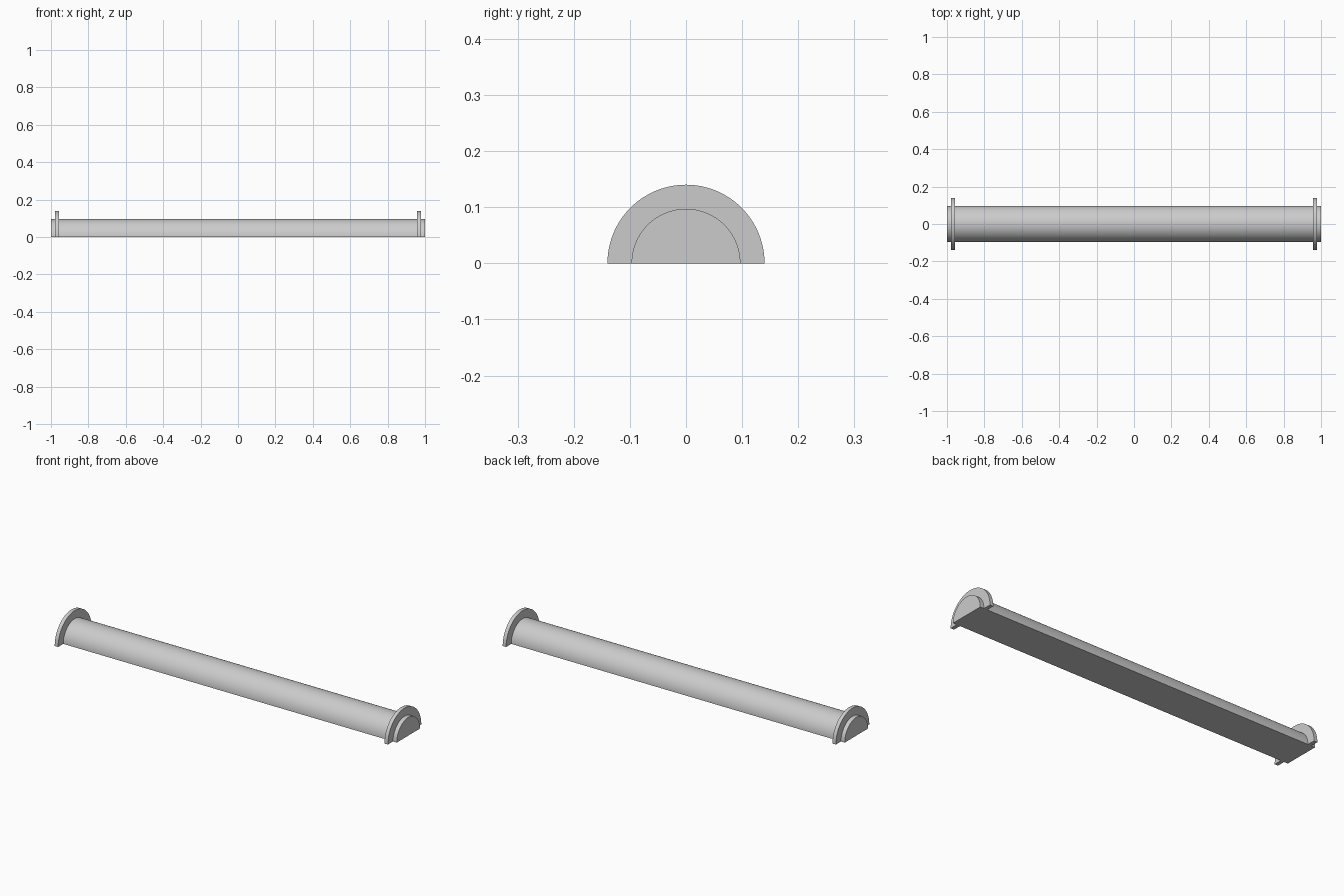
import bpy, bmesh, math

cube = bpy.data.objects.get("Cube")
if cube:
    bpy.data.objects.remove(cube)

grey = bpy.data.materials.new("plain_grey")
grey.use_nodes = True
colour = (0.6, 0.6, 0.6, 1)
grey.diffuse_color = colour
grey.node_tree.nodes["Principled BSDF"].inputs["Base Color"].default_value = colour


def half_round(name, radius, x_start, x_end, steps=64):
    """Solid half cylinder along x, flat side down on the ground."""
    bm = bmesh.new()
    arc = [math.pi * i / steps for i in range(steps + 1)]
    profile = [bm.verts.new((x_start, radius * math.cos(a), radius * math.sin(a))) for a in arc]
    face = bm.faces.new(profile)
    grown = bmesh.ops.extrude_face_region(bm, geom=[face], use_keep_orig=True)
    moved = [g for g in grown["geom"] if isinstance(g, bmesh.types.BMVert)]
    bmesh.ops.translate(bm, verts=moved, vec=(x_end - x_start, 0, 0))
    bmesh.ops.recalc_face_normals(bm, faces=bm.faces)
    mesh = bpy.data.meshes.new(name)
    bm.to_mesh(mesh)
    bm.free()
    mesh.materials.append(grey)
    obj = bpy.data.objects.new(name, mesh)
    bpy.context.collection.objects.link(obj)
    bpy.ops.object.select_all(action='DESELECT')
    obj.select_set(True)
    bpy.context.view_layer.objects.active = obj
    bpy.ops.object.shade_smooth_by_angle(angle=math.radians(30))
    return obj


# Long half-round bar
half_round("bar", 0.097, -1, 1)

# Thin collar near each end
for side, centre in (("left", 0.968), ("right", -0.968)):
    half_round(side + "_collar", 0.14, centre - 0.01, centre + 0.01)
